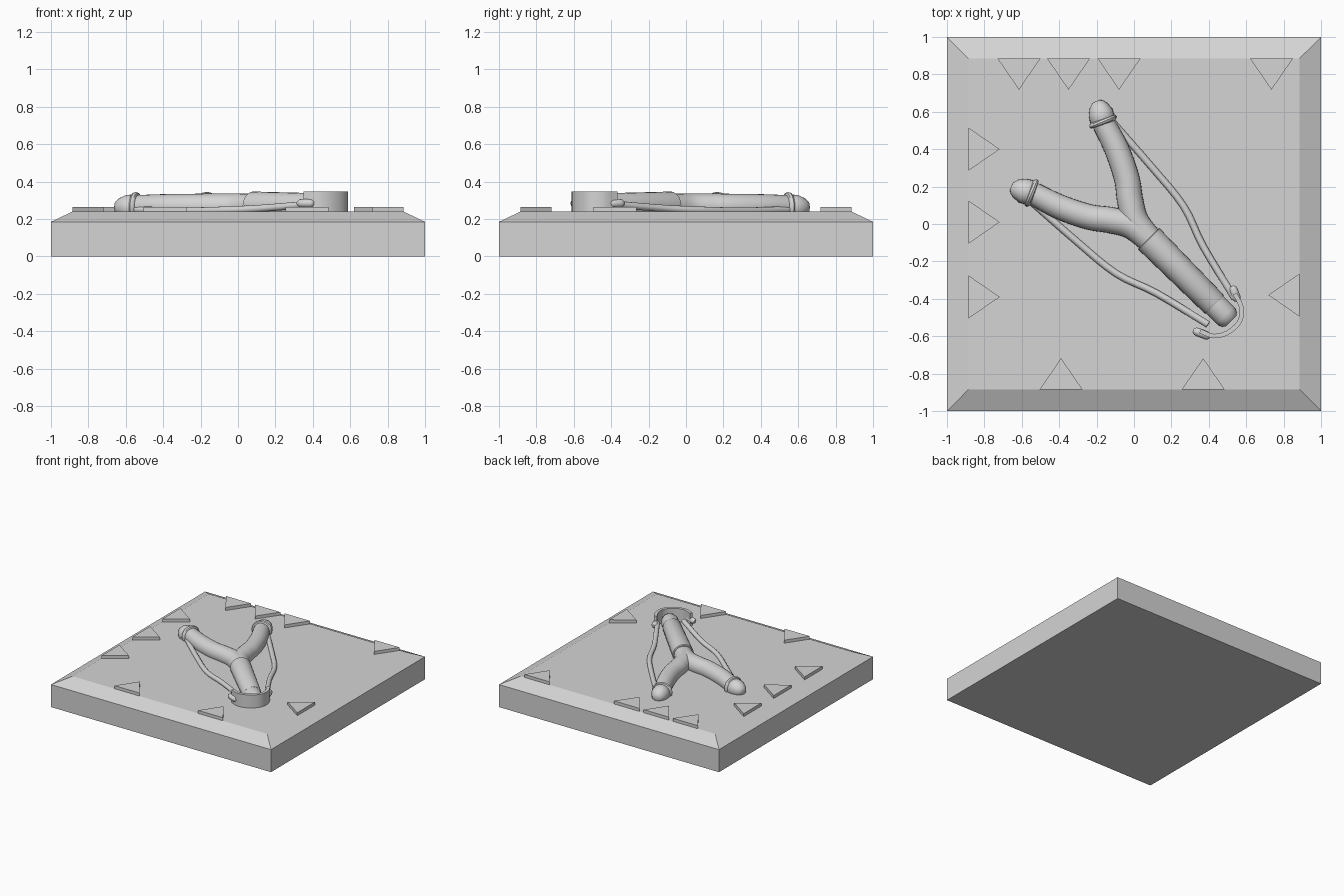
import bpy, bmesh, math
from mathutils import Vector

if "Cube" in bpy.data.objects:
    bpy.data.objects.remove(bpy.data.objects["Cube"])

GREY = bpy.data.materials.new("plain grey")
GREY.diffuse_color = (0.66, 0.66, 0.66, 1)
GREY.use_nodes = True
GREY.node_tree.nodes["Principled BSDF"].inputs["Base Color"].default_value = GREY.diffuse_color
TOP = 0.24          # height of the tile surface
MID = 0.267         # height of the slingshot's axis


def finish(name, bm, turn=0.0, smooth=True):
    bmesh.ops.recalc_face_normals(bm, faces=bm.faces)
    me = bpy.data.meshes.new(name)
    bm.to_mesh(me)
    bm.free()
    me.materials.append(GREY)
    ob = bpy.data.objects.new(name, me)
    bpy.context.collection.objects.link(ob)
    ob.rotation_euler.z = turn
    if smooth:
        bpy.ops.object.select_all(action='DESELECT')
        ob.select_set(True)
        bpy.context.view_layer.objects.active = ob
        bpy.ops.object.shade_smooth_by_angle(angle=math.radians(40))
    return ob


def spline(pts, steps):
    """Catmull-Rom curve through points of any dimension."""
    pts = [Vector(p) for p in pts]
    ext = [2 * pts[0] - pts[1]] + pts + [2 * pts[-1] - pts[-2]]
    out = []
    for i in range(1, len(ext) - 2):
        a, b, c, d = ext[i - 1:i + 3]
        for k in range(steps):
            t = k / steps
            out.append(0.5 * (2 * b + (c - a) * t + (2 * a - 5 * b + 4 * c - d) * t * t
                              + (3 * b - a - 3 * c + d) * t ** 3))
    return out + [pts[-1]]


def tube(name, pts, steps=1, sides=24):
    """Round tube through (x, y, z, radius), lying along the diagonal."""
    path = spline(pts, steps) if steps > 1 else [Vector(p) for p in pts]
    bm = bmesh.new()
    rings = []
    for i, p in enumerate(path):
        d = (path[min(i + 1, len(path) - 1)] - path[max(i - 1, 0)]).to_3d().normalized()
        side = d.cross(Vector((0, 0, 1))).normalized()
        up = side.cross(d)
        rings.append([bm.verts.new(p.to_3d() + p[3] * (math.cos(a) * side + math.sin(a) * up))
                      for a in (2 * math.pi * k / sides for k in range(sides))])
    for r, s in zip(rings, rings[1:]):
        for k in range(sides):
            j = (k + 1) % sides
            bm.faces.new((r[k], r[j], s[j], s[k]))
    bm.faces.new(rings[0])
    bm.faces.new(rings[-1])
    return finish(name, bm, -math.pi / 4)


def prism(name, outline, z0, z1, turn=0.0, smooth=False):
    bm = bmesh.new()
    f = bm.faces.new([bm.verts.new((x, y, z0)) for x, y in outline])
    ext = bmesh.ops.extrude_face_region(bm, geom=[f])
    bmesh.ops.translate(bm, vec=(0, 0, z1 - z0),
                        verts=[v for v in ext['geom'] if isinstance(v, bmesh.types.BMVert)])
    return finish(name, bm, turn, smooth)


# square tile with a sloping rim
bm = bmesh.new()
loops = [[bm.verts.new((sx * h, sy * h, z)) for sx, sy in ((-1, -1), (1, -1), (1, 1), (-1, 1))]
         for h, z in ((1, 0), (1, 0.185), (0.885, TOP))]
for lo, hi in zip(loops, loops[1:]):
    for k in range(4):
        bm.faces.new((lo[k], lo[(k + 1) % 4], hi[(k + 1) % 4], hi[k]))
bm.faces.new(loops[0])
bm.faces.new(loops[-1])
finish("base_tile", bm, smooth=False)

# raised triangles pointing inward: (quarter turns from bottom edge, offset along edge)
MARKS = [(0, -0.39), (0, 0.37), (1, -0.38), (2, 0.615), (2, 0.35), (2, 0.08),
         (2, -0.735), (3, -0.40), (3, -0.01), (3, 0.39)]
for n, (q, s) in enumerate(MARKS):
    prism(f"edge_triangle_{n + 1}", [(s - 0.115, -0.885), (s + 0.115, -0.885), (s, -0.718)],
          TOP - 0.01, 0.265, q * math.pi / 2)

for m, label in ((1, "right"), (-1, "left")):
    # curved fork arm, running into the handle
    tube(f"{label}_fork_arm", [(u, m * v, MID, r) for u, v, r in (
        (-0.52, 0.273, 0.060), (-0.35, 0.218, 0.066), (-0.20, 0.145, 0.068),
        (-0.10, 0.072, 0.070), (0.0, 0.017, 0.070), (0.15, 0.0, 0.066))], 8)
    # bullet-shaped arm tip
    tube(f"{label}_arm_tip", [(u, m * v, MID - 0.004, r) for u, v, r in (
        (-0.500, 0.268, 0.060), (-0.515, 0.276, 0.068), (-0.548, 0.296, 0.066),
        (-0.580, 0.313, 0.050), (-0.600, 0.325, 0.029), (-0.604, 0.327, 0.012))])
    # band wrapped round the arm
    tube(f"{label}_wrap_ring", [(u, m * v, MID, r) for u, v, r in (
        (-0.490, 0.263, 0.060), (-0.494, 0.265, 0.073), (-0.504, 0.269, 0.078),
        (-0.514, 0.273, 0.073), (-0.518, 0.275, 0.060))])
    # elastic band
    tube(f"{label}_elastic", [(u, m * v, z, 0.019) for u, v, z in (
        (-0.49, 0.305, 0.250), (-0.156, 0.283, 0.243), (0.12, 0.255, 0.247),
        (0.346, 0.177, 0.257), (0.66, 0.100, 0.280))], 4, 12)

# handle core with rounded butt, and the grip sleeve
tube("handle", [(u, 0, MID, r) for u, r in (
    (0.05, 0.066), (0.60, 0.066), (0.69, 0.066), (0.72, 0.058), (0.735, 0.040))])
tube("grip_sleeve", [(0.11, 0, MID, 0.074), (0.115, 0, MID, 0.080),
                     (0.60, 0, MID, 0.071), (0.61, 0, MID, 0.067)])

# pouch strip hooked round the butt
arc = spline([(0.655, -0.155), (0.725, -0.122), (0.765, -0.055), (0.768, 0.03),
              (0.722, 0.09), (0.645, 0.118)], 5)
inner, outer = [], []
for i, p in enumerate(arc):
    d = (arc[min(i + 1, len(arc) - 1)] - arc[max(i - 1, 0)]).normalized()
    n = Vector((d.y, -d.x)) * 0.012
    outer.append(p + n)
    inner.append(p - n)
prism("pouch", [tuple(p) for p in outer + inner[::-1]], TOP - 0.005, 0.346,
      -math.pi / 4, True)

# folded band ends that hold the pouch
for label, a, b in (("right", (0.605, 0.136), (0.685, 0.100)),
                    ("left", (0.626, -0.178), (0.715, -0.138))):
    a, b = Vector(a), Vector(b)
    tube(f"{label}_band_end", [(*a.lerp(b, t), 0.284, r) for t, r in (
        (0, 0.010), (0.12, 0.020), (0.25, 0.023), (0.8, 0.023), (0.92, 0.018), (1, 0.008))], 1, 12)
